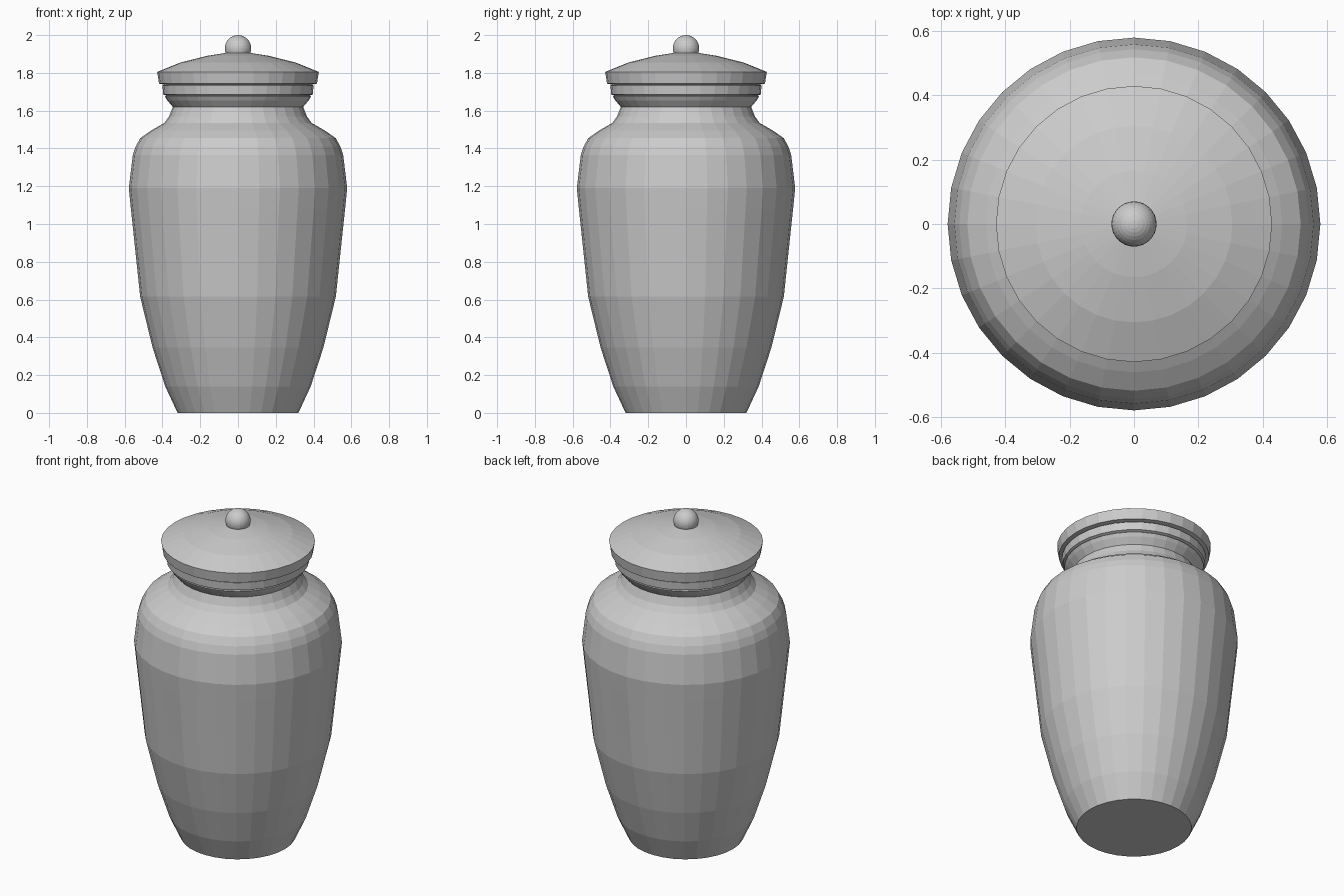
import bpy, bmesh, math

if "Cube" in bpy.data.objects:
    bpy.data.objects.remove(bpy.data.objects["Cube"])

SIDES = 32
grey = bpy.data.materials.new("plain grey")
grey.diffuse_color = (0.6, 0.6, 0.6, 1)
grey.use_nodes = True
grey.node_tree.nodes["Principled BSDF"].inputs["Base Color"].default_value = grey.diffuse_color


def lathe(name, profile):
    """Revolve (radius, height) points about z; radius 0 closes to a pole."""
    bm = bmesh.new()
    rings = []
    for r, z in profile:
        if r == 0:
            rings.append([bm.verts.new((0, 0, z))] * SIDES)
        else:
            rings.append([bm.verts.new((r * math.cos(2 * math.pi * i / SIDES),
                                        r * math.sin(2 * math.pi * i / SIDES), z))
                          for i in range(SIDES)])
    for low, high in zip(rings, rings[1:]):
        for i in range(SIDES):
            j = (i + 1) % SIDES
            bm.faces.new(list(dict.fromkeys((low[i], low[j], high[j], high[i]))))
    bmesh.ops.recalc_face_normals(bm, faces=bm.faces)
    mesh = bpy.data.meshes.new(name)
    bm.to_mesh(mesh)
    bm.free()
    mesh.materials.append(grey)
    obj = bpy.data.objects.new(name, mesh)
    bpy.context.collection.objects.link(obj)
    return obj


# Jar body, from the flat foot up to the narrow neck
lathe("jar_body", [
    (0, 0), (0.32, 0), (0.385, 0.14), (0.452, 0.345), (0.518, 0.615),
    (0.567, 1.08), (0.578, 1.19), (0.557, 1.365), (0.542, 1.41), (0.517, 1.455),
    (0.46, 1.495), (0.39, 1.535), (0.365, 1.57), (0.345, 1.62), (0, 1.62)])

# Lid: flared collar, stepped ring, overhanging rim and shallow dome
lathe("lid", [
    (0, 1.615), (0.345, 1.62), (0.375, 1.655), (0.387, 1.675), (0.38, 1.68),
    (0.396, 1.686), (0.40, 1.733), (0.388, 1.738), (0.418, 1.743), (0.428, 1.805),
    (0.305, 1.855), (0.165, 1.89), (0.07, 1.905), (0, 1.908)])

# Ball handle
bpy.ops.mesh.primitive_uv_sphere_add(segments=32, ring_count=16, radius=0.07,
                                     location=(0, 0, 1.93))
knob = bpy.context.object
knob.name = "lid_knob"
knob.data.materials.append(grey)
